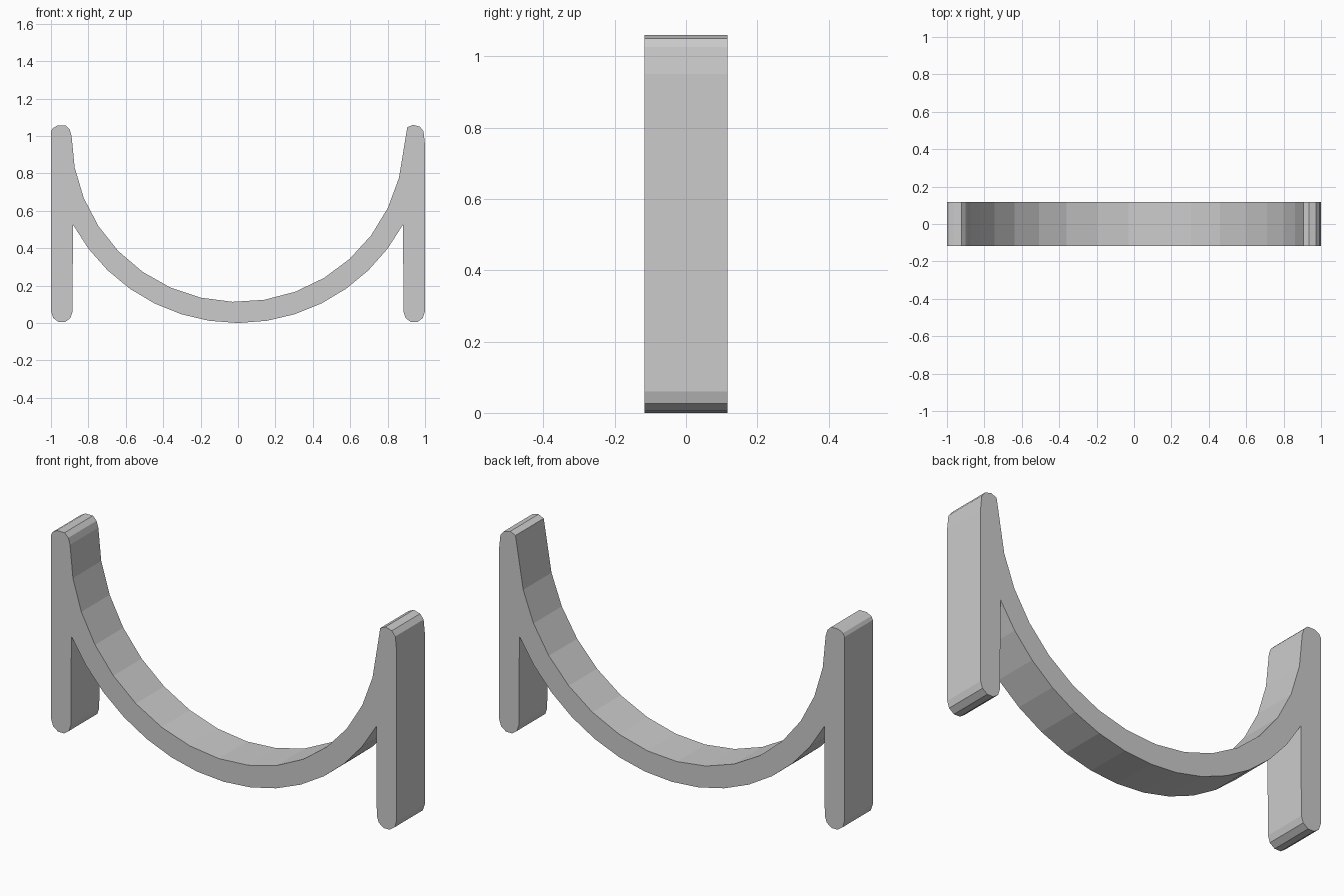
import bpy, bmesh, math

cube = bpy.data.objects.get("Cube")
if cube:
    bpy.data.objects.remove(cube)

HALF_DEPTH = 0.117
CENTRE_Z = 1.003
INNER, OUTER = 0.89, 1.003

steel = bpy.data.materials.new("light grey")
steel.use_nodes = True
GREY = (0.6, 0.6, 0.6, 1)
steel.diffuse_color = GREY
steel.node_tree.nodes["Principled BSDF"].inputs["Base Color"].default_value = GREY


def arc(radius, start, step, count):
    """Points along the cradle curve, angles measured from its lowest point."""
    angles = [math.radians(start + step * i) for i in range(count)]
    return [(radius * math.sin(a), CENTRE_Z - radius * math.cos(a)) for a in angles]


def foot(cx, radius=0.057, segments=5):
    """Rounded lower end of an upright, from -x side to +x side."""
    angles = [math.pi + math.pi * i / segments for i in range(segments + 1)]
    return [(cx + radius * math.cos(a), 0.06 + radius * math.sin(a)) for a in angles]


# Rounded upper ends of the uprights
left_tip = [(0.905, 1.046), (0.935, 1.06), (0.972, 1.05), (0.992, 1.025), (1.0, 0.95)]
right_tip = [(-1.0, 1.025), (-0.99, 1.042), (-0.965, 1.056), (-0.922, 1.056), (-0.9, 1.035)]

# Closed outline: inner curve, left upright, outer curve, right upright
outline = arc(INNER, -89.9, 11, 17) + left_tip
outline += foot(0.942)[::-1]
outline += arc(OUTER, 61.6, -8.8, 15)
outline += foot(-0.942)[::-1]
outline += right_tip

# Extrude the outline through the depth
bm = bmesh.new()
face = bm.faces.new([bm.verts.new((x, -HALF_DEPTH, z)) for x, z in outline])
extruded = bmesh.ops.extrude_face_region(bm, geom=[face], use_keep_orig=True)
moved = [v for v in extruded["geom"] if isinstance(v, bmesh.types.BMVert)]
bmesh.ops.translate(bm, verts=moved, vec=(0, 2 * HALF_DEPTH, 0))
bmesh.ops.recalc_face_normals(bm, faces=bm.faces)

mesh = bpy.data.meshes.new("curved_cradle")
bm.to_mesh(mesh)
bm.free()
mesh.materials.append(steel)
cradle = bpy.data.objects.new("curved_cradle", mesh)
bpy.context.collection.objects.link(cradle)
